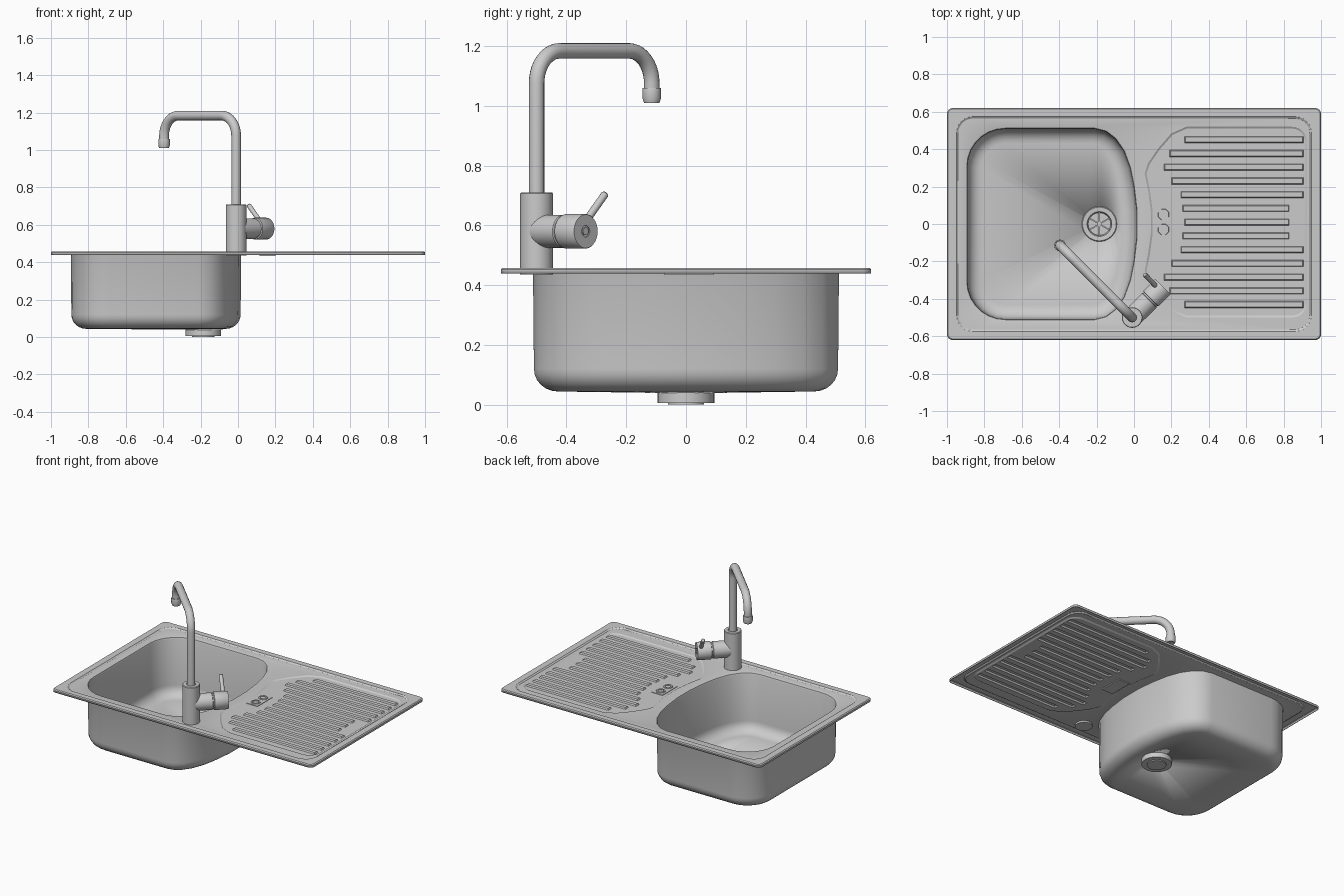
import bpy, bmesh
from math import sin, cos, pi, atan2
from mathutils import Vector

if "Cube" in bpy.data.objects:
    bpy.data.objects.remove(bpy.data.objects["Cube"])


def finish(name, bm, angle=0.6):
    me = bpy.data.meshes.new(name)
    bm.to_mesh(me)
    bm.free()
    ob = bpy.data.objects.new(name, me)
    bpy.context.collection.objects.link(ob)
    bpy.ops.object.select_all(action='DESELECT')
    bpy.context.view_layer.objects.active = ob
    ob.select_set(True)
    bpy.ops.object.shade_smooth_by_angle(angle=angle)
    return ob


def lathe(name, profile, loc, axis=(0, 0, 1), n=32, turn=0.0):
    """Revolve (radius, height) points around an axis."""
    bm = bmesh.new()
    q = Vector((0, 0, 1)).rotation_difference(Vector(axis))
    rings = [[bm.verts.new(q @ Vector((r * cos(2 * pi * i / n + turn), r * sin(2 * pi * i / n + turn), h))
                           + Vector(loc)) for i in range(n)] for r, h in profile]
    for a, b in zip(rings, rings[1:]):
        for i in range(n):
            j = (i + 1) % n
            bm.faces.new((a[i], a[j], b[j], b[i]))
    bmesh.ops.remove_doubles(bm, verts=bm.verts, dist=1e-5)
    bmesh.ops.recalc_face_normals(bm, faces=bm.faces)
    return finish(name, bm)


def arc(cx, cy, r, a0, a1, n):
    return [(cx + r * cos(a0 + (a1 - a0) * i / n), cy + r * sin(a0 + (a1 - a0) * i / n)) for i in range(n + 1)]


def round_rect(x, y, r, n=6):
    pts = []
    for k, (sx, sy) in enumerate(((1, 1), (-1, 1), (-1, -1), (1, -1))):
        pts += arc(sx * (x - r), sy * (y - r), r, k * pi / 2, (k + 1) * pi / 2, n)
    return pts


def inset(pts, d):
    """Offset a counter-clockwise outline inwards with mitred corners."""
    out = []
    for i, p in enumerate(pts):
        p, a, b = Vector(p), Vector(pts[i - 1]), Vector(pts[(i + 1) % len(pts)])
        e, f = (p - a).normalized(), (b - p).normalized()
        n1, n2 = Vector((-e.y, e.x)), Vector((-f.y, f.x))
        out.append(tuple(p + (n1 + n2) * d / (1 + n1.dot(n2))))
    return out


# Pressed steel sheet: rim, recessed deck, bowl and ribbed drainer in one skin
bm = bmesh.new()


def loop(pts, z):
    return [bm.verts.new((x, y, z)) for x, y in pts]


def loft(loops):
    for a, b in zip(loops, loops[1:]):
        for i in range(len(a)):
            j = (i + 1) % len(a)
            bm.faces.new((a[i], a[j], b[j], b[i]))


def fill(*loops):
    edges = []
    for lp in loops:
        for i in range(len(lp)):
            pair = (lp[i - 1], lp[i])
            edges.append(bm.edges.get(pair) or bm.edges.new(pair))
    bmesh.ops.triangle_fill(bm, edges=edges, use_beauty=True)


DECK = 0.451
rim = [loop(round_rect(1, 0.62, 0.03), 0.438), loop(round_rect(1, 0.62, 0.03), 0.452),
       loop(round_rect(0.994, 0.614, 0.025), 0.458), loop(round_rect(0.95, 0.575, 0.09), 0.458),
       loop(round_rect(0.94, 0.565, 0.08), DECK)]
loft(rim)

# Bowl outline: bulging right side, round left corners
side = [(0.013, 0.07), (-0.002, 0.2), (-0.022, 0.3), (-0.055, 0.39), (-0.1, 0.455), (-0.15, 0.493), (-0.21, 0.508)]
bowl = side + arc(-0.69, 0.308, 0.2, pi / 2, pi, 7)
bowl += [(x, -y) for x, y in reversed(bowl)]
DX = -0.185
steps = [(-0.012, DECK), (-0.004, 0.448), (0, 0.438), (0.003, 0.12)]
steps += [(0.003 + 0.075 * (1 - cos(a)), 0.12 - 0.072 * sin(a)) for a in [pi / 2 * i / 6 for i in range(1, 7)]]
bowl_loops = [loop(inset(bowl, d), z) for d, z in steps]
angles = [atan2(y, x - DX) for x, y in bowl]
bowl_loops.append(loop([(DX + 0.09 * cos(a), 0.09 * sin(a)) for a in angles], 0.043))
loft(bowl_loops)

# Drainer recess
left = [(0.28, 0.51), (0.2, 0.475), (0.13, 0.395), (0.075, 0.315), (0.057, 0.26), (0.075, 0.17), (0.09, 0.06)]
half = arc(0.845, 0.43, 0.08, 0, pi / 2, 6) + left
drainer = [(x, y + 0.01) for x, y in half + [(x, -y) for x, y in reversed(half)]]
dr_top, dr_low = loop(drainer, DECK), loop(inset(drainer, 0.01), DECK - 0.006)
loft([dr_top, dr_low])
fill(rim[-1], bowl_loops[0], dr_top)

# Drainer ribs
starts = [0.27, 0.26, 0.25, 0.2, 0.16, 0.19, 0.27]
ribs = []
for k in range(-6, 7):
    x0, x1 = starts[abs(k)], 0.83 if abs(k) < 2 else 0.905
    y, w = 0.01 + 0.0735 * k, 0.018
    box = [(x0, y - w), (x1, y - w), (x1, y + w), (x0, y + w)]
    low, top = loop(box, DECK - 0.006), loop(inset(box, 0.005), DECK + 0.003)
    loft([low, top])
    bm.faces.new(top)
    ribs.append(low)
fill(dr_low, *ribs)

bmesh.ops.recalc_face_normals(bm, faces=bm.faces)
flat = max((f for f in bm.faces if f.calc_center_median().z > 0.44), key=lambda f: abs(f.normal.z) * f.calc_area())
if flat.normal.z < 0:
    bmesh.ops.reverse_faces(bm, faces=bm.faces)
sink = finish("sink_sheet", bm, 0.5)
mod = sink.modifiers.new("thickness", 'SOLIDIFY')
mod.thickness, mod.offset = 0.004, -1


def block(name, loc, size, rot=0.0):
    b = bmesh.new()
    bmesh.ops.create_cube(b, size=1)
    bmesh.ops.scale(b, vec=size, verts=b.verts)
    ob = finish(name, b)
    ob.location, ob.rotation_euler.z = loc, rot
    return ob


# Waste outlet with six-spoke strainer
lathe("waste_outlet", [(0, 0), (0.06, 0), (0.06, 0.006), (0.095, 0.006), (0.095, 0.042), (0.09, 0.048),
                       (0.066, 0.046), (0.06, 0.022), (0, 0.022)], (DX, 0, 0), n=40)
lathe("strainer_hub", [(0, 0.02), (0.014, 0.02), (0.014, 0.042), (0, 0.042)], (DX, 0, 0), n=16)
for i in range(6):
    a = i * pi / 3 + pi / 6
    block("strainer_spoke", (DX + 0.037 * cos(a), 0.037 * sin(a), 0.034), (0.056, 0.007, 0.012), a)

# Overflow fitting with two openings
block("overflow_plate", (0.158, 0.01, 0.4415), (0.086, 0.165, 0.014))
for y in (-0.03, 0.05):
    lathe("overflow_ring", [(0.02, 0.446), (0.02, 0.453), (0.03, 0.453), (0.032, 0.446)],
          (0.158, y, 0), n=8, turn=pi / 8)

# Tap body
TX, TY = -0.01, -0.5
lathe("tap_body", [(0, 0.436), (0.055, 0.436), (0.055, 0.706), (0.052, 0.71), (0.03, 0.71), (0.03, 0.705),
                   (0, 0.705)], (TX, TY, 0), n=40)

# Swan-neck spout, turned diagonally over the bowl
R, REACH, TOP = 0.108, 0.545, 1.184
path = [(0, 0.69)] + arc(R, TOP - R, R, pi, pi / 2, 10) + arc(REACH - R, TOP - R, R, pi / 2, 0, 10) + [(REACH, 1.05)]
cu = bpy.data.curves.new("spout", 'CURVE')
cu.dimensions = '3D'
cu.bevel_depth, cu.bevel_resolution, cu.use_fill_caps = 0.026, 6, True
sp = cu.splines.new('POLY')
sp.points.add(len(path) - 1)
c = 0.7071
for p, (d, z) in zip(sp.points, path):
    p.co = (TX - d * c, TY + d * c, z, 1)
bpy.context.collection.objects.link(bpy.data.objects.new("spout", cu))
lathe("spout_nozzle", [(0, 1.06), (0.03, 1.06), (0.031, 1.055), (0.031, 1.025), (0.026, 1.01), (0.02, 1.01),
                       (0.02, 1.018), (0, 1.018)], (TX - REACH * c, TY + REACH * c, 0))

# Mixer cartridge and lever
lathe("mixer_handle", [(0, 0.015), (0.052, 0.015), (0.055, 0.05), (0.055, 0.13), (0.051, 0.133), (0.051, 0.14),
                       (0.058, 0.143), (0.058, 0.23), (0.056, 0.233), (0.019, 0.233), (0.019, 0.229),
                       (0.013, 0.229), (0.013, 0.233), (0, 0.233)], (TX, TY, 0.58), (1, 1, 0), n=40)
base, tip = Vector((0.13, -0.345, 0.6)), Vector((0.057, -0.27, 0.706))
length = (tip - base).length
lathe("mixer_lever", [(0, 0), (0.013, 0), (0.013, length - 0.004), (0.01, length), (0, length)],
      base, tip - base, n=16)
